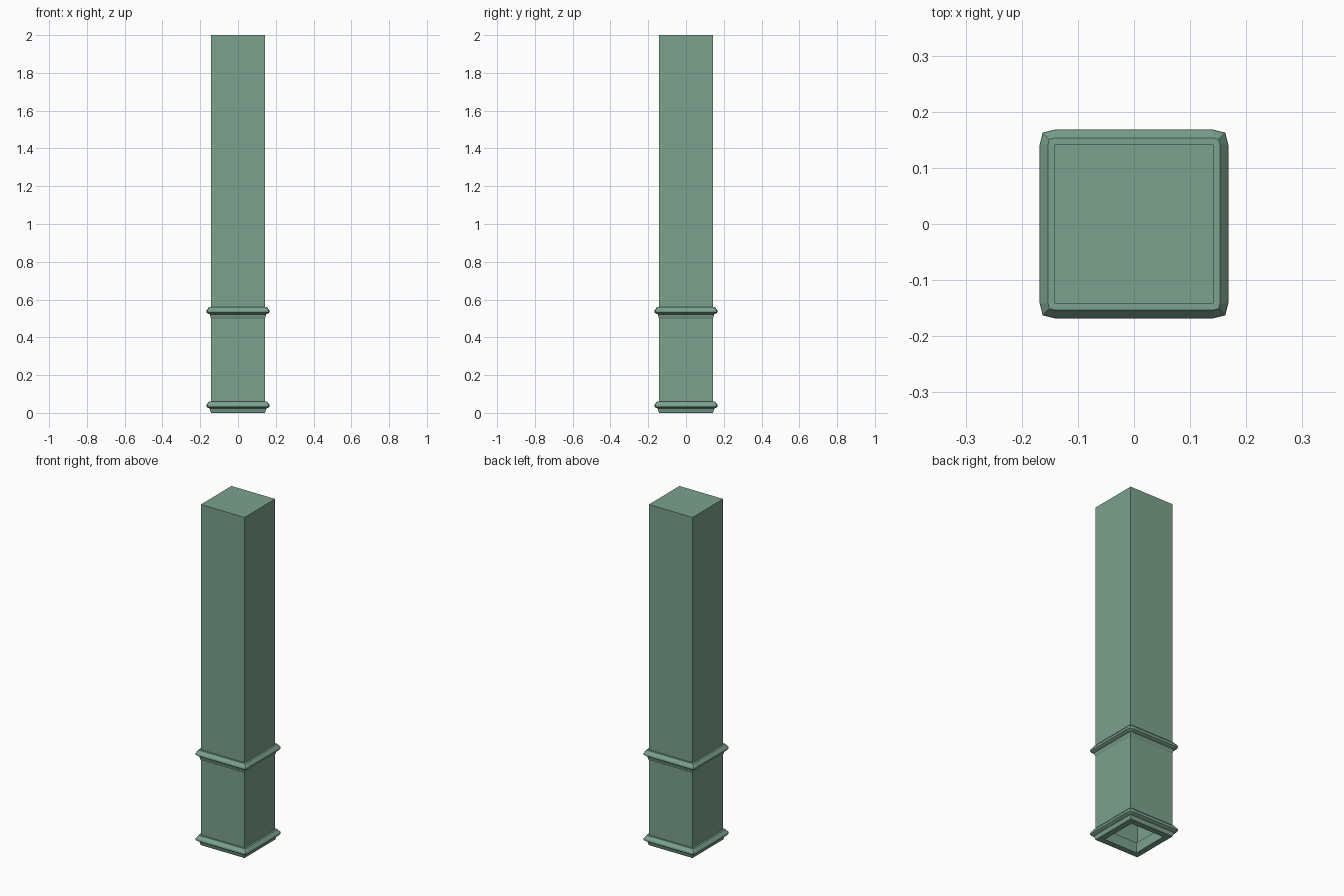
import bpy, bmesh

if "Cube" in bpy.data.objects:
    bpy.data.objects.remove(bpy.data.objects["Cube"])

S = 0.142          # half width of the shaft

green = bpy.data.materials.new("post_green")
green.diffuse_color = (0.2, 0.36, 0.27, 1)
green.use_nodes = True
green.node_tree.nodes["Principled BSDF"].inputs["Base Color"].default_value = green.diffuse_color


def finish(bm, name):
    bmesh.ops.remove_doubles(bm, verts=bm.verts[:], dist=1e-5)
    bmesh.ops.recalc_face_normals(bm, faces=bm.faces[:])
    me = bpy.data.meshes.new(name)
    bm.to_mesh(me)
    bm.free()
    me.materials.append(green)
    ob = bpy.data.objects.new(name, me)
    bpy.context.collection.objects.link(ob)
    return ob


def outline(d):
    """Square offset by d, with a two-facet corner when it lies outside the shaft."""
    if d > 0:
        corner = [(S + d, S), (S + 0.8 * d, S + 0.8 * d), (S, S + d)]
    else:
        corner = [(S + d, S + d)] * 3
    pts = []
    for _ in range(4):
        pts += corner
        corner = [(-y, x) for x, y in corner]
    return pts


# Moulding section: (offset from the shaft face, height), closed ring
PROFILE = [(-0.034, 0), (0, 0), (0.003, 0.006), (0.007, 0.022), (0.016, 0.026),
           (0.024, 0.031), (0.026, 0.036), (0.025, 0.043), (0.015, 0.055),
           (0.011, 0.06), (-0.034, 0.06)]


def moulding(name, z0):
    bm = bmesh.new()
    rings = [[bm.verts.new((x, y, z0 + z)) for x, y in outline(d)] for d, z in PROFILE]
    for a, b in zip(rings, rings[1:] + rings[:1]):
        for i in range(12):
            j = (i + 1) % 12
            bm.faces.new((a[i], a[j], b[j], b[i]))
    bmesh.ops.dissolve_degenerate(bm, dist=1e-5, edges=bm.edges[:])
    return finish(bm, name)


# Hollow shaft, open underneath
bm = bmesh.new()
bmesh.ops.create_cube(bm, size=1)
for v in bm.verts:
    v.co = (v.co.x * 2 * S, v.co.y * 2 * S, (v.co.z + 0.5) * 2)
bottom = [f for f in bm.faces if f.calc_center_median().z < 0.01]
bmesh.ops.delete(bm, geom=bottom, context='FACES_ONLY')
finish(bm, "shaft")

# Base and middle mouldings
moulding("base_moulding", 0.0)
moulding("middle_moulding", 0.5)
